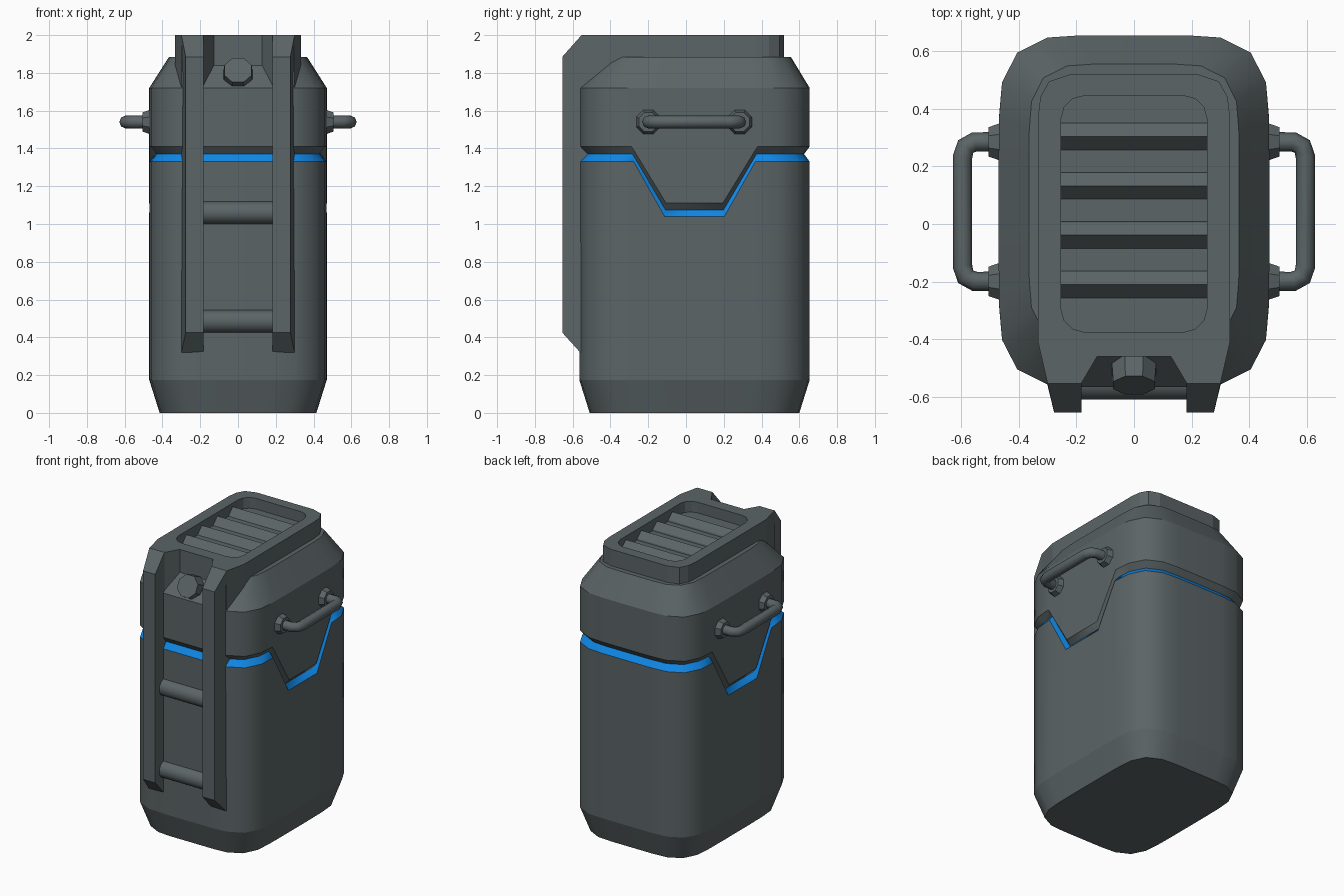
import bpy, bmesh, math
from mathutils import Vector, Matrix

if "Cube" in bpy.data.objects:
    bpy.data.objects.remove(bpy.data.objects["Cube"])


def material(name, rgb):
    m = bpy.data.materials.new(name)
    m.diffuse_color = (*rgb, 1)
    m.use_nodes = True
    m.node_tree.nodes["Principled BSDF"].inputs["Base Color"].default_value = m.diffuse_color
    return m


GREY = material("dark grey", (0.105, 0.128, 0.132))
BLUE = material("bright blue", (0.005, 0.24, 0.78))


def finish(bm, name, mats=(GREY,), smooth=None):
    bmesh.ops.recalc_face_normals(bm, faces=bm.faces)
    me = bpy.data.meshes.new(name)
    bm.to_mesh(me)
    bm.free()
    for m in mats:
        me.materials.append(m)
    ob = bpy.data.objects.new(name, me)
    bpy.context.collection.objects.link(ob)
    if smooth:
        bpy.ops.object.select_all(action='DESELECT')
        ob.select_set(True)
        bpy.context.view_layer.objects.active = ob
        bpy.ops.object.shade_smooth_by_angle(angle=math.radians(smooth))
    return ob


def loft(rings, name, mats=(GREY,), blue_band=None):
    """Skin closed rings of points and cap both ends; ring edges stay sharp."""
    bm = bmesh.new()
    vs = [[bm.verts.new(p) for p in r] for r in rings]
    n = len(vs[0])
    for k in range(len(vs) - 1):
        for i in range(n):
            j = (i + 1) % n
            f = bm.faces.new((vs[k][i], vs[k][j], vs[k + 1][j], vs[k + 1][i]))
            f.smooth = blue_band is not None
            f.material_index = int(k == blue_band)
    bm.faces.new(vs[0][::-1])
    bm.faces.new(vs[-1])
    for r in vs:
        for i in range(n):
            bm.edges.get((r[i], r[(i + 1) % n])).smooth = False
    return finish(bm, name, mats)


def cone(name, p, q, r1, r2, n):
    p, q = Vector(p), Vector(q)
    d = q - p
    bm = bmesh.new()
    mat = Matrix.Translation((p + q) / 2) @ d.to_track_quat('Z', 'Y').to_matrix().to_4x4()
    bmesh.ops.create_cone(bm, cap_ends=True, segments=n, radius1=r1, radius2=r2,
                          depth=d.length, matrix=mat @ Matrix.Rotation(math.pi / n, 4, 'Z'))
    return finish(bm, name, smooth=35)


# Body: rounded box with a V groove that dips on both sides
def body_ring(hx, hy, cy, z, dip=None, w1=0.153, w2=0.327):
    dip = z if dip is None else dip
    quarter = [(0.47, w1, dip), (0.468, w2, z), (0.458, 0.447, z),
               (0.405, 0.55, z), (0.30, 0.602, z), (0.18, 0.61, z)]
    sx, sy = hx / 0.47, hy / 0.61
    q = [(x * sx, y * sy, h) for x, y, h in quarter]
    pts = q + [(-x, y, h) for x, y, h in q[::-1]]
    pts += [(-x, -y, h) for x, y, h in q] + [(x, -y, h) for x, y, h in q[::-1]]
    return [(x, y + cy, h) for x, y, h in pts]


loft([body_ring(0.415, 0.555, 0.045, 0),
      body_ring(0.47, 0.61, 0.045, 0.175),
      body_ring(0.47, 0.61, 0.045, 1.33, 1.04, 0.158, 0.322),
      body_ring(0.44, 0.58, 0.045, 1.37, 1.075, 0.162, 0.345),
      body_ring(0.47, 0.61, 0.045, 1.41, 1.11, 0.150, 0.333),
      body_ring(0.47, 0.61, 0.045, 1.72),
      body_ring(0.365, 0.4875, 0.0675, 1.885)],
     "body", (GREY, BLUE), blue_band=2)

# Top block with a front notch and a rounded recess
half = [(0.22, 0.52), (0.295, 0.495), (0.325, 0.44), (0.333, 0.37),
        (0.333, -0.41), (0.30, -0.553), (0.183, -0.553), (0.128, -0.46)]
outline = half + [(-x, y) for x, y in half[::-1]]
block = loft([[(x, y, z) for x, y in outline] for z in (1.70, 2.0)], "top_block")

FLOOR = 1.925
recess = []
for k, (cx, cy) in enumerate([(0.173, 0.365), (-0.173, 0.365), (-0.173, -0.295), (0.173, -0.295)]):
    for s in range(4):
        a = math.pi / 2 * (k + s / 3)
        recess.append((cx + 0.08 * math.cos(a), cy + 0.08 * math.sin(a)))
cutter = loft([[(x, y, z) for x, y in recess] for z in (FLOOR, 2.1)], "recess_cutter")
mod = block.modifiers.new("recess", 'BOOLEAN')
mod.operation, mod.object, mod.solver = 'DIFFERENCE', cutter, 'EXACT'
bpy.context.view_layer.objects.active = block
bpy.ops.object.modifier_apply(modifier="recess")
bpy.data.objects.remove(cutter)

# Slats in the recess
for i in range(4):
    y = 0.303 - 0.171 * i
    prof = [(y + 0.05, FLOOR - 0.01), (y + 0.045, FLOOR + 0.01), (y, 1.975),
            (y - 0.046, FLOOR), (y - 0.046, FLOOR - 0.01)]
    loft([[(x, py, pz) for py, pz in prof] for x in (-0.255, 0.255)], "slat_%d" % (i + 1))

# Ladder rails, tapered on the outside
rail = [(-0.553, 2.0), (-0.655, 1.885), (-0.655, 0.425), (-0.56, 0.32), (-0.50, 0.32), (-0.50, 1.75)]
for s, side in ((-1, "left"), (1, "right")):
    loft([[(s * 0.183, y, z) for y, z in rail],
          [(s * (0.277 if y < -0.6 else 0.30), y, z) for y, z in rail]], side + "_rail")

# Rungs
for i, z in enumerate((0.485, 1.06)):
    cone("rung_%d" % (i + 1), (-0.19, -0.55, z), (0.19, -0.55, z), 0.061, 0.061, 12)

# Front knob
cone("knob", (0, -0.43, 1.75), (0, -0.56, 1.815), 0.088, 0.078, 8)

# Side handles with mounting bosses
for s, side in ((-1, "left"), (1, "right")):
    arm = [(0.46, 0.242), (0.553, 0.242), (0.584, 0.226), (0.595, 0.19)]
    path = arm + [(x, -y) for x, y in arm[::-1]]
    cu = bpy.data.curves.new(side + "_handle", 'CURVE')
    cu.dimensions = '3D'
    cu.bevel_depth, cu.bevel_resolution = 0.034, 2
    sp = cu.splines.new('POLY')
    sp.points.add(len(path) - 1)
    for pt, (x, y) in zip(sp.points, path):
        pt.co = (s * x, y + 0.043, 1.54, 1)
    cu.materials.append(GREY)
    bpy.context.collection.objects.link(bpy.data.objects.new(side + "_handle", cu))
    for k, dy in enumerate((-0.242, 0.242)):
        cone("%s_boss_%d" % (side, k + 1), (s * 0.455, 0.043 + dy, 1.54),
             (s * 0.505, 0.043 + dy, 1.54), 0.074, 0.055, 8)
